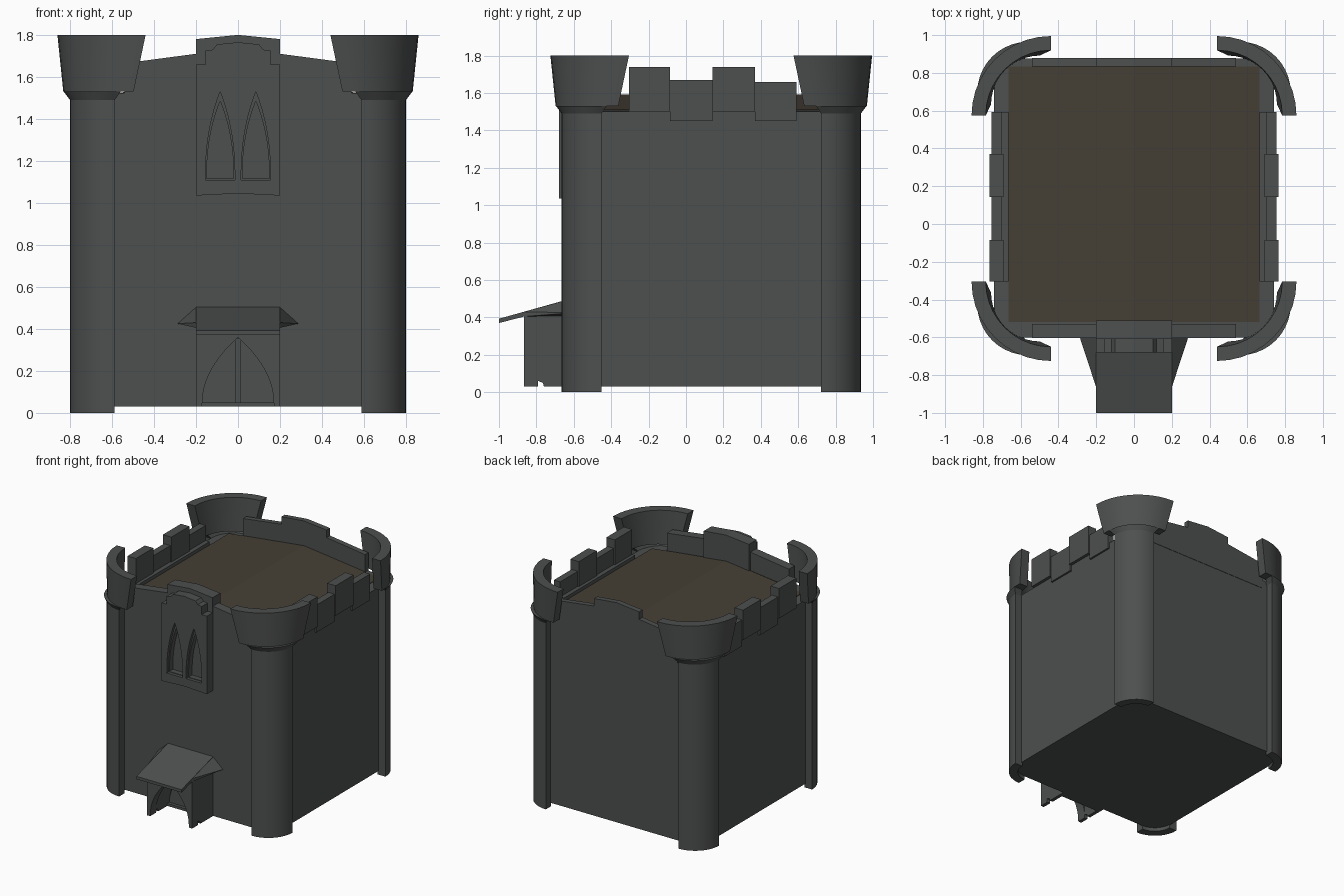
import bpy, bmesh, math

if "Cube" in bpy.data.objects:
    bpy.data.objects.remove(bpy.data.objects["Cube"])

YC = 0.135  # middle of the keep in y


def material(name, rgb):
    m = bpy.data.materials.new(name)
    m.diffuse_color = (*rgb, 1)
    m.use_nodes = True
    m.node_tree.nodes["Principled BSDF"].inputs["Base Color"].default_value = m.diffuse_color
    return m


STONE = material("stone", (0.075, 0.08, 0.078))
WOOD = material("roof_floor", (0.06, 0.05, 0.035))


def finish(name, bm, mat=STONE):
    bmesh.ops.recalc_face_normals(bm, faces=bm.faces)
    me = bpy.data.meshes.new(name)
    bm.to_mesh(me)
    bm.free()
    me.materials.append(mat)
    ob = bpy.data.objects.new(name, me)
    bpy.context.collection.objects.link(ob)
    return ob


def prism(name, pts, lo, hi, axis="y", mat=STONE, corner=0):
    """Extrude a profile: (x, z) along y, or (y, z) along x."""
    bm = bmesh.new()
    place = (lambda p, d: (p[0], d, p[1])) if axis == "y" else (lambda p, d: (d, p[0], p[1]))
    a = [bm.verts.new(place(p, lo)) for p in pts]
    b = [bm.verts.new(place(p, hi)) for p in pts]
    bm.faces.new(a)
    bm.faces.new(b[::-1])
    n = len(pts)
    for i in range(n):
        bm.faces.new((a[i], b[i], b[(i + 1) % n], a[(i + 1) % n]))
    if corner:
        edges = [e for e in bm.edges
                 if (e.verts[0].co.xy - e.verts[1].co.xy).length < 1e-5]
        bmesh.ops.bevel(bm, geom=edges, offset=corner, segments=5, profile=0.5, affect="EDGES")
    return finish(name, bm, mat)


def box(name, x0, x1, y0, y1, z0, z1):
    return prism(name, [(x0, z0), (x1, z0), (x1, z1), (x0, z1)], y0, y1)


def sym(half):
    """Complete a right-hand profile with its mirror image."""
    return half + [(-x, z) for x, z in reversed(half) if x > 1e-6]


def arch(cx, hw, z0, z1, power=2.3, n=10):
    """Pointed arch outline, from the right foot over the tip to the left foot."""
    right = [(hw * (1 - (i / n) ** power), z0 + (z1 - z0) * i / n) for i in range(n + 1)]
    return [(cx + x, z) for x, z in sym(right)]


def cut(ob, cutter):
    mod = ob.modifiers.new("cut", "BOOLEAN")
    mod.object = cutter
    mod.solver = "EXACT"
    bpy.context.view_layer.objects.active = ob
    bpy.ops.object.modifier_apply(modifier=mod.name)
    bpy.data.objects.remove(cutter)


# keep body with gently gabled top, and the roof floor
prism("keep_body", sym([(0.74, 0.03), (0.74, 1.5), (0, 1.585)]), -0.60, 0.875, corner=0.1)
prism("roof_floor", sym([(0.665, 1.495), (0.665, 1.513), (0, 1.592)]), -0.52, 0.835, mat=WOOD)

# corner towers: quarter-round shells that flare out at the top
LEVELS = [  # (z, centre offset, outer radius, inner radius)
    (0.0, 0.587, 0.213, 0.145), (1.49, 0.587, 0.213, 0.145), (1.53, 0.56, 0.27, 0.20),
    (1.53, 0.497, 0.335, 0.26), (1.8, 0.44, 0.42, 0.345)]
SEG = 10


def tower(name, sx, sy):
    bm = bmesh.new()
    rings = []
    for z, c, ro, ri in LEVELS:
        ring = []
        for r, order in ((ro, range(SEG + 1)), (ri, range(SEG, -1, -1))):
            for i in order:
                a = math.pi / 2 * i / SEG
                ring.append(bm.verts.new((sx * (c + r * math.cos(a)),
                                          YC + sy * (c + r * math.sin(a)), z)))
        rings.append(ring)
    n = len(rings[0])
    for r0, r1 in zip(rings, rings[1:]):
        for i in range(n):
            j = (i + 1) % n
            bm.faces.new((r0[i], r0[j], r1[j], r1[i]))
    for r in (rings[0], rings[-1]):
        for i in range(SEG):
            bm.faces.new((r[i], r[i + 1], r[n - 2 - i], r[n - 1 - i]))
    ob = finish(name, bm)
    bpy.context.view_layer.objects.active = ob
    ob.select_set(True)
    bpy.ops.object.shade_smooth_by_angle(angle=math.radians(25))
    ob.select_set(False)


for sx, side in ((-1, "left"), (1, "right")):
    for sy, end in ((-1, "front"), (1, "back")):
        tower(f"{end}_{side}_tower", sx, sy)
    # side battlements, alternating merlons and gaps
    for i, (y0, y1, top) in enumerate([(-0.305, -0.085, 1.74), (-0.085, 0.143, 1.67),
                                       (0.143, 0.37, 1.74), (0.37, 0.592, 1.66)]):
        x0, x1 = (0.69, 0.765) if top > 1.7 else (0.70, 0.755)
        xs = sorted((sx * x0, sx * x1))
        box(f"{side}_battlement_{i}", *xs, y0, y1, 1.45 if top < 1.7 else 1.5, top)
    xs = sorted((sx * 0.665, sx * 0.70))
    box(f"{side}_wall_foot", *xs, -0.305, 0.592, 1.45, 1.54)

# front and back parapets with raised middle
prism("front_parapet", sym([(0.54, 1.45), (0.54, 1.665), (0.2, 1.71)]), -0.603, -0.53)
prism("front_merlon", sym([(0.2, 1.5), (0.2, 1.78), (0, 1.8)]), -0.608, -0.51)
prism("back_parapet", sym([(0.54, 1.45), (0.54, 1.665), (0.2, 1.71), (0.2, 1.77), (0, 1.79)]),
      0.835, 0.878)

# window bay with stepped top and two pointed windows
bay = prism("window_bay", [(-0.2, 1.035), (0, 1.045), (0.2, 1.035)] +
            sym([(0.2, 1.66), (0.155, 1.66), (0.155, 1.725), (0.12, 1.73), (0.10, 1.755), (0, 1.765)]),
            -0.68, -0.59)
for cx in (-0.085, 0.085):
    cut(bay, prism("window_cutter", arch(cx, 0.07, 1.11, 1.53), -0.75, -0.655))
    cut(bay, prism("window_cutter", arch(cx, 0.064, 1.115, 1.485), -0.75, -0.612))

# porch: arched front, side walls, door
prism("porch_front", [(-0.2, 0.38), (-0.2, 0.03), (-0.172, 0.03)] +
      arch(0, 0.17, 0.05, 0.36, 2.0)[::-1] + [(0.172, 0.03), (0.2, 0.03), (0.2, 0.38)],
      -0.865, -0.79)
for sx, side in ((-1, "left"), (1, "right")):
    xs = sorted((sx * 0.172, sx * 0.2))
    prism(f"porch_{side}_wall", [(-0.6, 0.03), (-0.76, 0.03), (-0.765, 0.05), (-0.79, 0.06),
                                 (-0.79, 0.37), (-0.865, 0.37), (-0.865, 0.41), (-0.6, 0.42)],
          *xs, axis="x")
prism("door", arch(0, 0.17, 0.05, 0.36, 2.0), -0.625, -0.6)
box("door_post", -0.015, 0.015, -0.64, -0.6, 0.05, 0.355)
box("door_sill", -0.175, 0.175, -0.65, -0.6, 0.03, 0.05)

# porch roof: sloping slab plus a small hipped wing each side
prism("porch_roof", [(-0.6, 0.505), (-1.0, 0.393), (-1.0, 0.37), (-0.865, 0.405), (-0.6, 0.42)],
      -0.2, 0.2, axis="x")
for sx, side in ((-1, "left"), (1, "right")):
    bm = bmesh.new()
    pts = [(0.2, -0.865, 0.43), (0.2, -0.6, 0.503), (0.287, -0.6, 0.425),
           (0.2, -0.865, 0.405), (0.2, -0.6, 0.41)]
    v = [bm.verts.new((sx * x, y, z)) for x, y, z in pts]
    for f in ((0, 1, 2), (3, 2, 4), (0, 2, 3), (1, 4, 2), (0, 3, 4, 1)):
        bm.faces.new([v[i] for i in f])
    finish(f"porch_roof_{side}_wing", bm)
